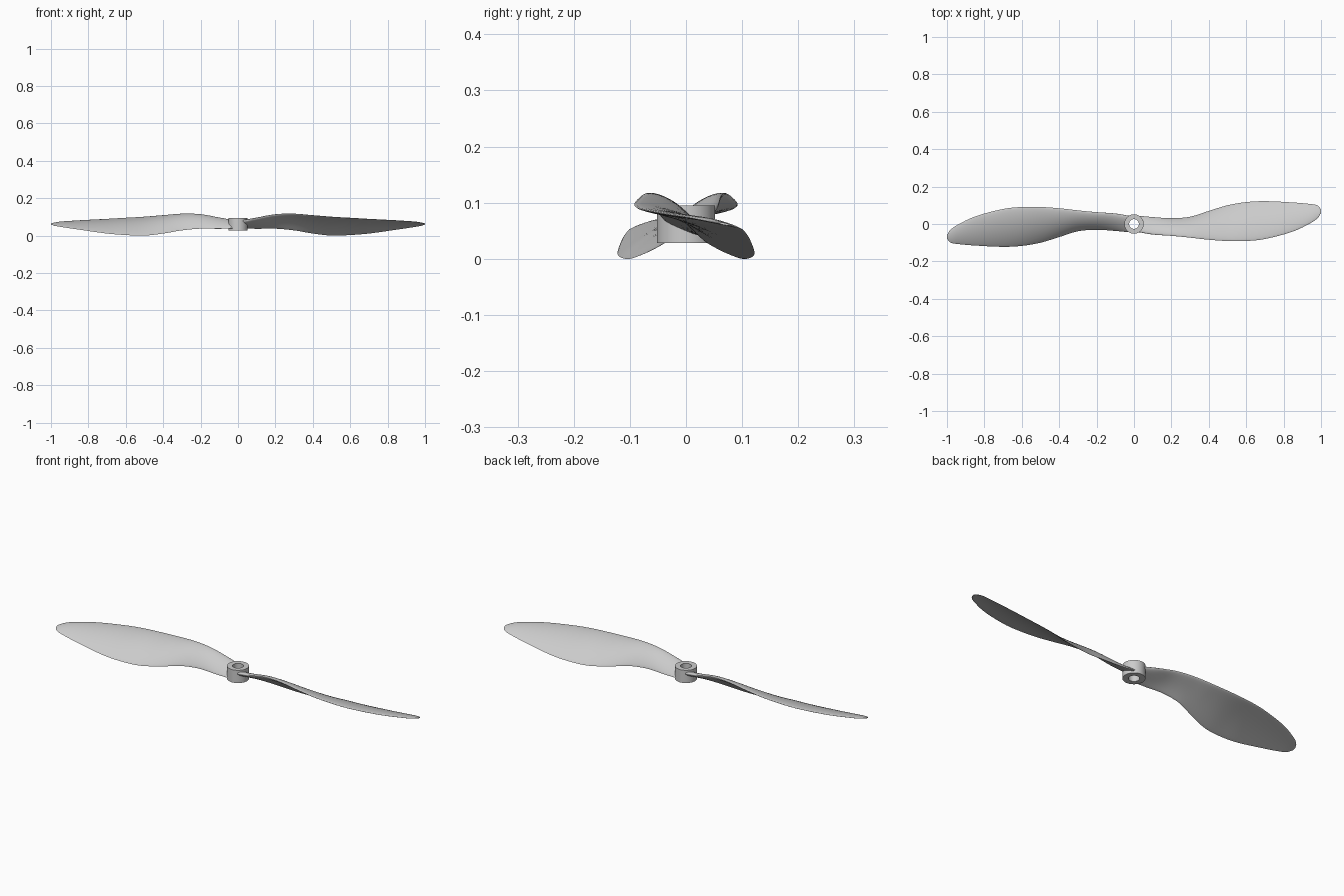
import bpy
import bmesh
import math
from mathutils import Vector

cube = bpy.data.objects.get("Cube")
if cube:
    bpy.data.objects.remove(cube, do_unlink=True)

# One light grey plastic for everything
grey = bpy.data.materials.new("light grey plastic")
grey.use_nodes = True
colour = (0.6, 0.6, 0.6, 1.0)
grey.diffuse_color = colour
shader = next(n for n in grey.node_tree.nodes if n.type == "BSDF_PRINCIPLED")
shader.inputs["Base Color"].default_value = colour
shader.inputs["Roughness"].default_value = 0.5


def make_object(name, bm, angle):
    """Turn a bmesh into a shaded object with the shared material."""
    bmesh.ops.recalc_face_normals(bm, faces=bm.faces[:])
    mesh = bpy.data.meshes.new(name)
    bm.to_mesh(mesh)
    bm.free()
    mesh.materials.append(grey)
    obj = bpy.data.objects.new(name, mesh)
    bpy.context.collection.objects.link(obj)
    bpy.ops.object.select_all(action="DESELECT")
    obj.select_set(True)
    bpy.context.view_layer.objects.active = obj
    bpy.ops.object.shade_smooth_by_angle(angle=math.radians(angle))
    return obj


def bridge_rings(bm, first, second):
    """Join two closed loops of vertices with quads."""
    count = len(first)
    for i in range(count):
        j = (i + 1) % count
        bm.faces.new((first[i], first[j], second[j], second[i]))


# Blade stations: span, leading edge y and z, trailing edge y and z,
# thickness, camber
STATIONS = [
    (0.028, -0.044, 0.08, 0.044, 0.04, 0.024, 0),
    (0.1, -0.056, 0.094, 0.037, 0.037, 0.022, 0.004),
    (0.2, -0.063, 0.113, 0.031, 0.037, 0.02, 0.008),
    (0.3, -0.073, 0.116, 0.039, 0.028, 0.018, 0.012),
    (0.4, -0.084, 0.108, 0.07, 0.011, 0.016, 0.015),
    (0.5, -0.091, 0.1, 0.1, 0, 0.014, 0.016),
    (0.6, -0.091, 0.094, 0.117, 0.003, 0.013, 0.016),
    (0.7, -0.08, 0.088, 0.122, 0.011, 0.012, 0.014),
    (0.85, -0.04, 0.08, 0.115, 0.032, 0.01, 0.009),
    (0.95, 0.008, 0.073, 0.106, 0.047, 0.008, 0.005),
    (0.985, 0.035, 0.068, 0.097, 0.054, 0.006, 0.002),
    (1.0, 0.06, 0.064, 0.078, 0.06, 0.004, 0),
]


def slope(i, k):
    a = STATIONS[max(i - 1, 0)]
    b = STATIONS[min(i + 1, len(STATIONS) - 1)]
    return (b[k] - a[k]) / (b[0] - a[0])


def smooth_stations(steps):
    """Hermite interpolation between the blade stations."""
    for i in range(len(STATIONS) - 1):
        a, b = STATIONS[i], STATIONS[i + 1]
        width = b[0] - a[0]
        for s in range(steps):
            t = s / steps
            ease = t * t * (3 - 2 * t)
            start = t * (1 - t) ** 2 * width
            end = t * t * (t - 1) * width
            yield [a[0] + t * width] + [
                a[k] + (b[k] - a[k]) * ease + slope(i, k) * start + slope(i + 1, k) * end
                for k in range(1, len(a))]
    yield STATIONS[-1]


def blade_section(bm, station, half):
    """Closed cambered aerofoil loop across the blade."""
    x, ly, lz, ty, tz, thick, camber = station
    lead, trail = Vector((x, ly, lz)), Vector((x, ty, tz))
    chord = trail - lead
    up = Vector((0, -chord.z, chord.y)).normalized()
    ring = []
    for i in range(2 * half):
        angle = math.pi * i / half
        t = (1 - math.cos(angle)) / 2
        # Blunt nose, slimmer towards the trailing edge
        body = thick / 2 * math.sin(angle) * (1.2 - 0.5 * t)
        bow = camber * 4 * t * (1 - t)
        ring.append(bm.verts.new(lead + chord * t + up * (bow + body)))
    return ring


def make_blade(name, turn):
    bm = bmesh.new()
    rings = [blade_section(bm, s, 14) for s in smooth_stations(6)]
    for first, second in zip(rings, rings[1:]):
        bridge_rings(bm, first, second)
    bm.faces.new(rings[0])
    bm.faces.new(rings[-1])
    blade = make_object(name, bm, 50)
    blade.rotation_euler.z = turn
    return blade


make_blade("left_blade", 0)
make_blade("right_blade", math.pi)

# Hub: a short tube with a shaft hole
OUTER, BORE, BOTTOM, TOP = 0.052, 0.026, 0.028, 0.095
SIDES = 48
bm = bmesh.new()
hub_rings = []
for radius, z in ((OUTER, BOTTOM), (OUTER, TOP), (BORE, TOP), (BORE, BOTTOM)):
    hub_rings.append([
        bm.verts.new((radius * math.cos(math.tau * i / SIDES),
                      radius * math.sin(math.tau * i / SIDES), z))
        for i in range(SIDES)])
for i, ring in enumerate(hub_rings):
    bridge_rings(bm, ring, hub_rings[(i + 1) % len(hub_rings)])
make_object("hub", bm, 30)
